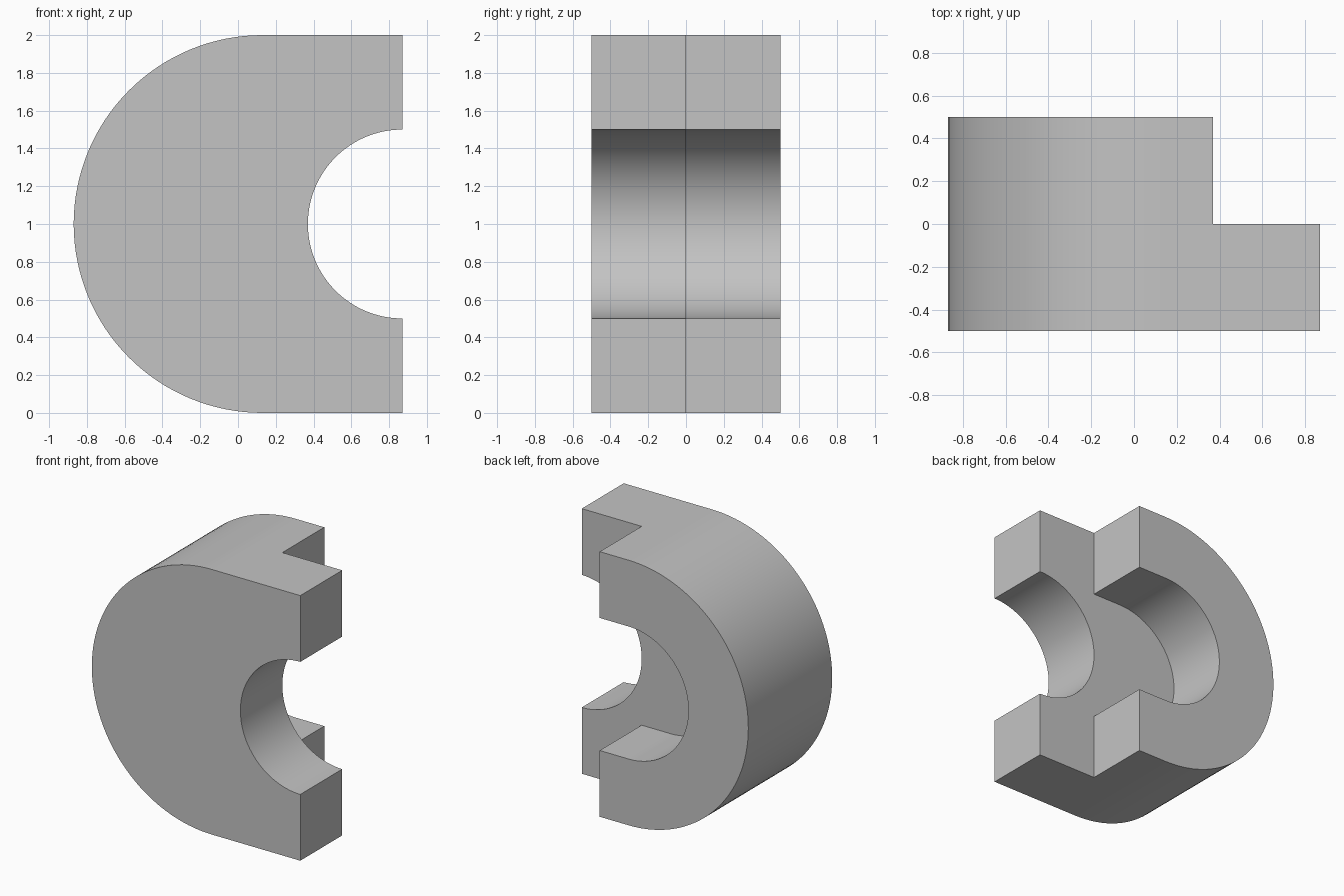
import bpy
import bmesh
from math import cos, sin, pi

cube = bpy.data.objects.get("Cube")
if cube:
    bpy.data.objects.remove(cube, do_unlink=True)

END = 0.87          # right end of the front half
STEP = 0.37         # right end of the back half
CENTRE = 0.13       # axis of the outer round and the back slot
SEGMENTS = 64

grey = bpy.data.materials.new("plain grey")
grey.use_nodes = True
colour = (0.55, 0.55, 0.55, 1)
grey.diffuse_color = colour
grey.node_tree.nodes["Principled BSDF"].inputs["Base Color"].default_value = colour


def rounded_profile(centre, radius, end):
    """Half round on the left, straight sides running to x = end."""
    arc = [pi / 2 + pi * i / SEGMENTS for i in range(SEGMENTS + 1)]
    points = [(centre + radius * cos(a), 1 + radius * sin(a)) for a in arc]
    return points + [(end, 1 - radius), (end, 1 + radius)]


def prism(name, profile, y0, y1):
    """Extrude an x-z profile from y0 to y1."""
    bm = bmesh.new()
    face = bm.faces.new([bm.verts.new((x, y0, z)) for x, z in profile])
    moved = bmesh.ops.extrude_face_region(bm, geom=[face])["geom"]
    verts = [v for v in moved if isinstance(v, bmesh.types.BMVert)]
    bmesh.ops.translate(bm, verts=verts, vec=(0, y1 - y0, 0))
    bmesh.ops.recalc_face_normals(bm, faces=bm.faces)
    mesh = bpy.data.meshes.new(name)
    bm.to_mesh(mesh)
    bm.free()
    mesh.materials.append(grey)
    obj = bpy.data.objects.new(name, mesh)
    bpy.context.collection.objects.link(obj)
    return obj


# Round-ended block, full depth
block = prism("stepped_clamp_block", rounded_profile(CENTRE, 1, END), -0.5, 0.5)

# Cutters: back step, back slot, front half-round notch
cutters = [
    prism("step_cutter", [(STEP, -1), (2, -1), (2, 3), (STEP, 3)], 0, 1),
    prism("slot_cutter", rounded_profile(CENTRE, 0.5, 2), 0, 1),
    prism("notch_cutter", rounded_profile(END, 0.5, 2), -1, 0.2),
]

bpy.ops.object.select_all(action="DESELECT")
block.select_set(True)
bpy.context.view_layer.objects.active = block
for cutter in cutters:
    cutter.hide_render = True
    cut = block.modifiers.new(cutter.name, "BOOLEAN")
    cut.operation = "DIFFERENCE"
    cut.solver = "EXACT"
    cut.object = cutter
    bpy.ops.object.modifier_apply(modifier=cut.name)
    bpy.data.objects.remove(cutter, do_unlink=True)

bpy.ops.object.shade_smooth_by_angle(angle=pi / 6)
